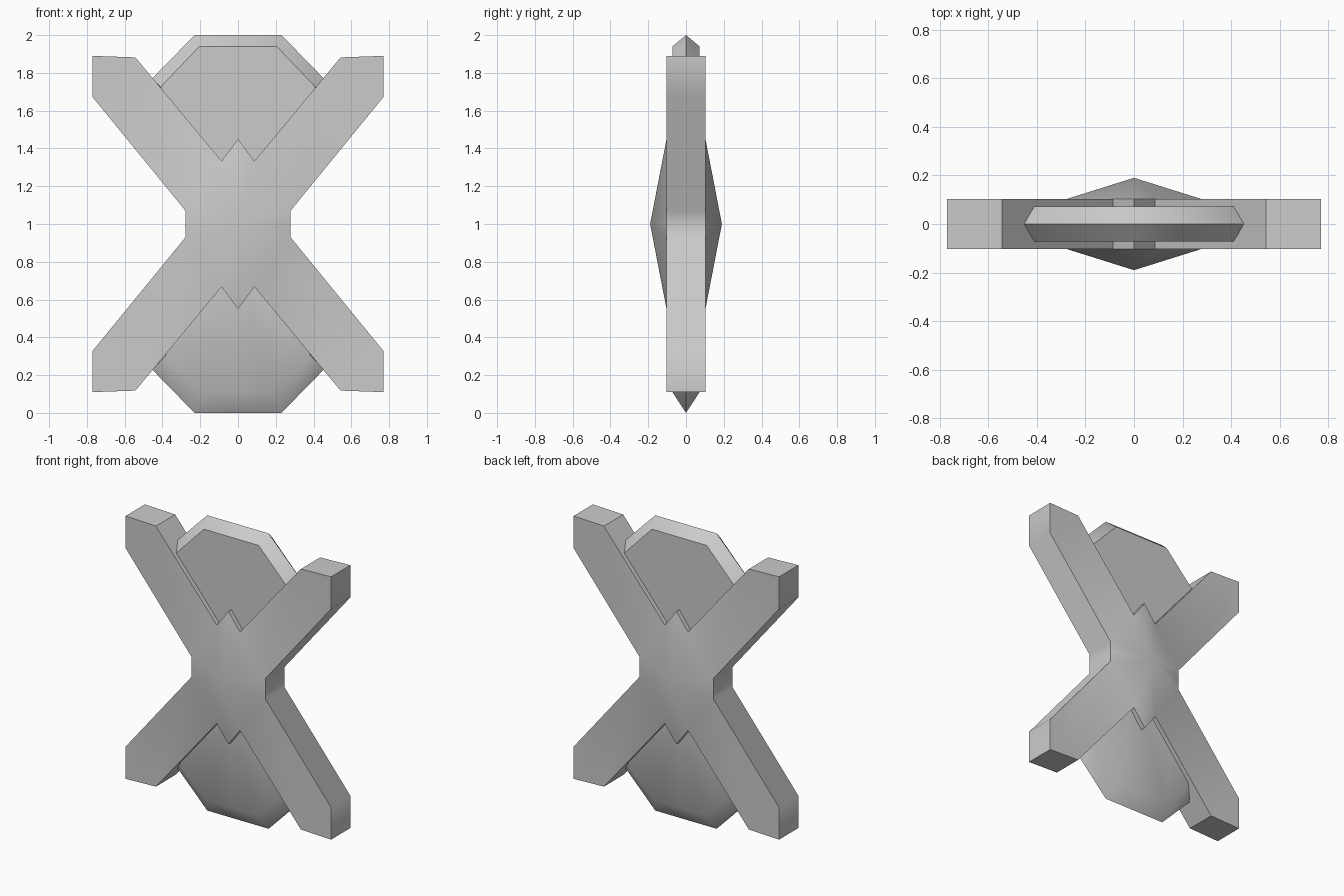
import bpy, bmesh, math

cube = bpy.data.objects.get("Cube")
if cube:
    bpy.data.objects.remove(cube, do_unlink=True)

grey = bpy.data.materials.new("plain grey")
grey.use_nodes = True
colour = (0.6, 0.6, 0.6, 1)
grey.diffuse_color = colour
grey.node_tree.nodes["Principled BSDF"].inputs["Base Color"].default_value = colour


def finish(name, bm, height, axes):
    """Mirror a partial mesh into a whole part and shade it."""
    mesh = bpy.data.meshes.new(name)
    bm.to_mesh(mesh)
    bm.free()
    obj = bpy.data.objects.new(name, mesh)
    bpy.context.collection.objects.link(obj)
    obj.location.z = height
    mesh.materials.append(grey)
    bpy.ops.object.select_all(action='DESELECT')
    bpy.context.view_layer.objects.active = obj
    obj.select_set(True)
    mod = obj.modifiers.new("mirror", 'MIRROR')
    mod.use_axis = axes
    bpy.ops.object.modifier_apply(modifier=mod.name)
    whole = bmesh.new()
    whole.from_mesh(obj.data)
    bmesh.ops.recalc_face_normals(whole, faces=whole.faces)
    whole.to_mesh(obj.data)
    whole.free()
    bpy.ops.object.shade_smooth_by_angle(angle=math.radians(42))
    return obj


# Crossed arms with a raised centre: one eighth, mirrored on all axes
HALF_DEPTH, PEAK = 0.103, 0.19
outline = [(0, 0.45), (0.087, 0.333), (0.543, 0.882), (0.77, 0.89),
           (0.77, 0.672), (0.278, 0.07), (0.278, 0)]
bm = bmesh.new()
front = [bm.verts.new((x, -HALF_DEPTH, z)) for x, z in outline]
middle = [bm.verts.new((x, 0, z)) for x, z in outline]
peak = bm.verts.new((0, -PEAK, 0))
tooth, notch, arm_in, tip_top, tip_low, waist, waist_mid = front
bm.faces.new((notch, arm_in, tip_top, tip_low, waist))
for a, b in ((tooth, notch), (notch, waist), (waist, waist_mid)):
    bm.faces.new((peak, a, b))
for i in range(len(outline) - 1):
    bm.faces.new((front[i], middle[i], middle[i + 1], front[i + 1]))
finish("crossed_arms", bm, 1, (True, True, True))


def bevelled_plate(name, rim, flat, half_depth):
    """Plate with a knife-edged rim around a flat face on both sides."""
    bm = bmesh.new()
    edge = [bm.verts.new((x, 0, z)) for x, z in rim]
    face = [bm.verts.new((x, -half_depth, z)) for x, z in flat]
    bm.faces.new(face)
    for i in range(len(rim) - 1):
        bm.faces.new((edge[i], edge[i + 1], face[i + 1], face[i]))
    finish(name, bm, 0, (True, True, False))


# Plates held between the upper arms and between the lower arms
bevelled_plate("upper_plate",
               [(0, 2), (0.23, 2), (0.455, 1.77), (0.3, 1.4), (0, 1.2)],
               [(0, 1.94), (0.205, 1.94), (0.41, 1.725), (0.27, 1.42), (0, 1.25)],
               0.072)
bevelled_plate("lower_plate",
               [(0, 0), (0.23, 0), (0.455, 0.23), (0.3, 0.6), (0, 0.8)],
               [(0, 0.11), (0.19, 0.11), (0.385, 0.3), (0.27, 0.58), (0, 0.75)],
               0.072)
